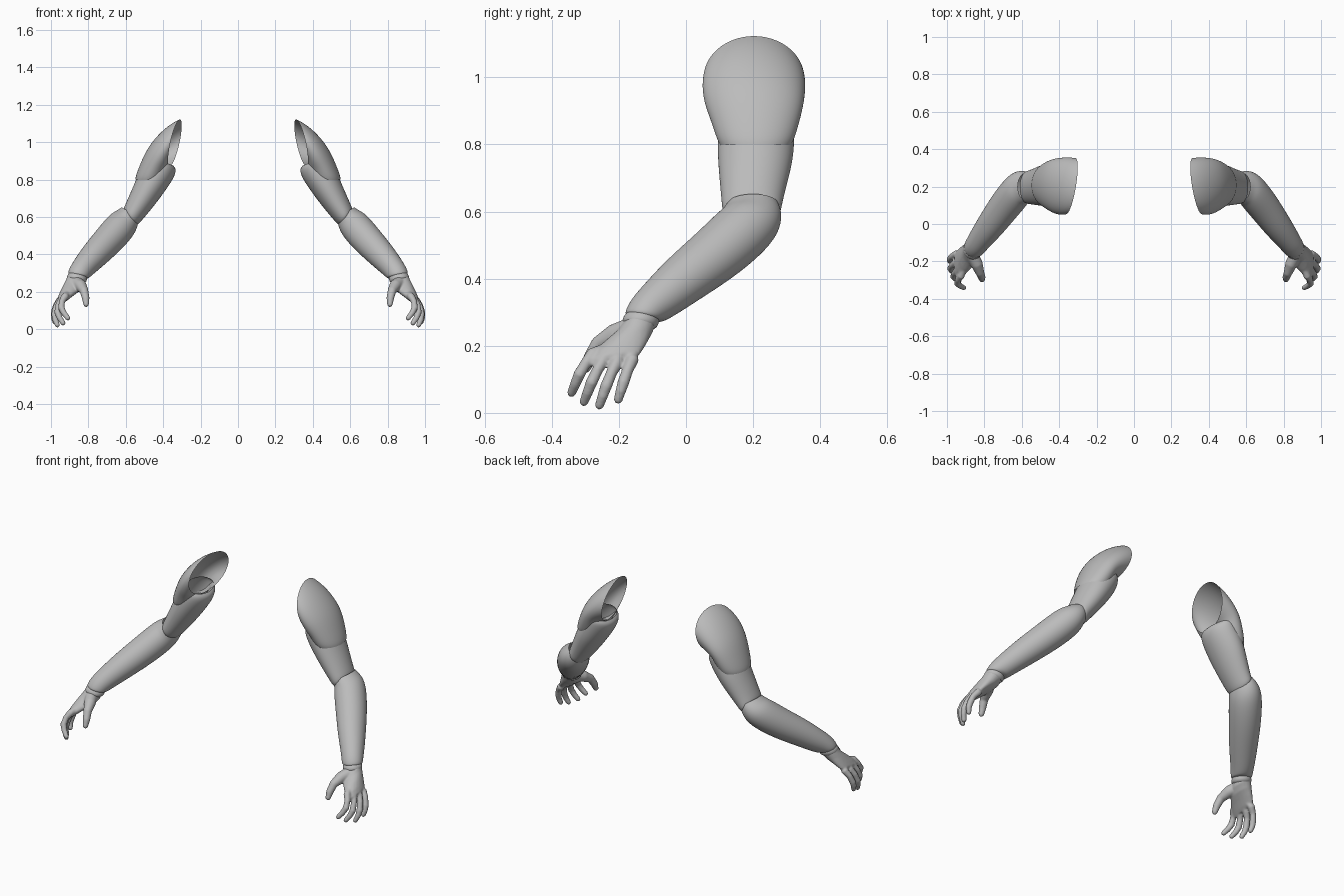
import bpy, bmesh, math
from mathutils import Vector

cube = bpy.data.objects.get("Cube")
if cube:
    bpy.data.objects.remove(cube, do_unlink=True)

SEGMENTS = 20
Y = Vector((0, 1, 0))

grey = bpy.data.materials.new("plain grey")
grey.use_nodes = True
colour = (0.5, 0.5, 0.5, 1)
grey.diffuse_color = colour
grey.node_tree.nodes["Principled BSDF"].inputs["Base Color"].default_value = colour


def flat_ring(outer, inner, front, back, skew=0):
    """Oval through an outer and an inner (x, z) point, spanning front to back in y."""
    o = Vector((outer[0], 0, outer[1]))
    i = Vector((inner[0], 0, inner[1]))
    centre = (o + i) / 2 + Y * (front + back) / 2
    return centre, (o - i) / 2, Vector((skew, (back - front) / 2, 0))


def limb_ring(centre, direction, radius, depth=None):
    """Oval square to the direction of a limb."""
    t = Vector(direction).normalized()
    a = t.cross(Y).normalized()
    return Vector(centre), a * radius, a.cross(t) * (depth or radius)


def loft(bm, rings, cap_start=False, cap_end=False):
    loops = []
    for c, a, b in rings:
        angles = [math.tau * k / SEGMENTS for k in range(SEGMENTS)]
        loops.append([bm.verts.new(c + a * math.cos(w) + b * math.sin(w)) for w in angles])
    for p, q in zip(loops, loops[1:]):
        for k in range(SEGMENTS):
            n = (k + 1) % SEGMENTS
            bm.faces.new((p[k], p[n], q[n], q[k]))
    if cap_start:
        bm.faces.new(loops[0])
    if cap_end:
        bm.faces.new(loops[-1])


def finish(name, bm, modifiers):
    """Turn a left-hand part into an object and mirror it to the right."""
    bmesh.ops.recalc_face_normals(bm, faces=bm.faces)
    mesh = bpy.data.meshes.new(name)
    bm.to_mesh(mesh)
    bm.free()
    mesh.materials.append(grey)
    ob = bpy.data.objects.new(name, mesh)
    bpy.context.collection.objects.link(ob)
    for kind, settings in modifiers:
        mod = ob.modifiers.new(kind.title(), kind)
        for key, value in settings.items():
            setattr(mod, key, value)
    ob.modifiers.new("Mirror", 'MIRROR').use_mirror_merge = False
    mesh.polygons.foreach_set("use_smooth", [True] * len(mesh.polygons))
    return ob


SMOOTH = [('SUBSURF', {"levels": 2, "render_levels": 2})]


def part(name, rings):
    bm = bmesh.new()
    loft(bm, rings)
    return finish(name, bm, SMOOTH)


# Shoulder cap, open towards the body
part("shoulder_cap", [
    flat_ring((.31, 1.125), (.365, .87), .05, .355, -.025),
    flat_ring((.35, 1.105), (.367, .868), .047, .358, -.018),
    flat_ring((.41, 1.06), (.37, .865), .047, .358, -.01),
    flat_ring((.48, .98), (.373, .858), .055, .352),
    flat_ring((.522, .89), (.378, .845), .074, .34),
    flat_ring((.548, .82), (.39, .815), .09, .325),
    flat_ring((.55, .80), (.40, .795), .10, .315),
])

# Upper arm sleeve, open at the armpit
part("upper_arm", [
    flat_ring((.46, .92), (.345, .875), .115, .315),
    flat_ring((.48, .915), (.328, .855), .10, .325),
    flat_ring((.525, .855), (.34, .81), .093, .325),
    flat_ring((.55, .79), (.395, .73), .093, .322),
    flat_ring((.576, .73), (.45, .657), .099, .305),
    flat_ring((.602, .67), (.508, .588), .105, .288),
    flat_ring((.612, .645), (.538, .555), .108, .284),
    flat_ring((.61, .635), (.555, .555), .125, .27),
])

# Forearm, from the elbow to the cuff
fore = (.53, -.65, -.55)
part("forearm", [
    limb_ring((.575, .20, .625), (.5, 0, -.85), .055, .075),
    limb_ring((.59, .198, .60), (.52, -.05, -.83), .068, .09),
    limb_ring((.612, .193, .57), (.55, -.3, -.7), .082, .094),
    limb_ring((.645, .155, .53), (.55, -.55, -.6), .087, .093),
    limb_ring((.70, .085, .468), fore, .084, .088),
    limb_ring((.765, -.005, .40), fore, .076, .079),
    limb_ring((.815, -.07, .345), fore, .066, .068),
    limb_ring((.845, -.113, .308), (.4, -.45, -.7), .060, .061),
    limb_ring((.855, -.128, .288), (.2, -.2, -.95), .058, .057),
    limb_ring((.856, -.13, .284), (.2, -.2, -.95), .049, .049),
])

# Wrist band below the cuff
band = (.2, -.15, -.95)
part("wrist_band", [
    limb_ring((.855, -.128, .295), band, .045),
    limb_ring((.858, -.131, .284), band, .054),
    limb_ring((.863, -.138, .266), band, .055),
    limb_ring((.865, -.14, .258), band, .046),
])

# Hand: palm, thumb and fingers fused into one skin
hand = bmesh.new()
loft(hand, [(Vector(c), Vector((w, 0, w * .4)), Vector((0, d, .012))) for c, w, d in (
    ((.86, -.135, .285), .045, .046),
    ((.872, -.15, .25), .046, .060),
    ((.892, -.175, .22), .042, .071),
    ((.918, -.20, .19), .032, .080),
    ((.938, -.216, .165), .024, .080),
    ((.945, -.222, .15), .014, .070))], True, True)


def digit(points, radii):
    """Tapered tube with a rounded tip."""
    pts = [Vector(p) for p in points]
    rings = []
    for k, p in enumerate(pts):
        t = pts[min(k + 1, len(pts) - 1)] - pts[max(k - 1, 0)]
        rings.append(limb_ring(p, t, radii[k]))
    t, r = (pts[-1] - pts[-2]).normalized(), radii[-1]
    for w in (30, 60, 80):
        s = math.radians(w)
        rings.append(limb_ring(pts[-1] + t * r * math.sin(s), t, r * math.cos(s)))
    loft(hand, rings, True, True)


# Each finger: knuckle, middle joint and tip
fingers = [
    ((.925, -.278, .175), (.945, -.318, .115), (.91, -.341, .060)),
    ((.942, -.243, .163), (.965, -.282, .090), (.935, -.304, .033)),
    ((.952, -.205, .153), (.981, -.238, .080), (.966, -.258, .023)),
    ((.950, -.160, .158), (.984, -.187, .090), (.980, -.202, .040)),
]
for base, joint, tip in fingers:
    b, j, e = Vector(base), Vector(joint), Vector(tip)
    root = b + (Vector((.89, -.18, .22)) - b) * .35
    digit([root, b, (b + j) / 2 + Vector((.006, 0, .004)), j, (j + e) / 2 + Vector((.004, 0, 0)), e],
          [.016, .020, .0165, .0175, .0155, .0135])

digit([(.865, -.165, .25), (.84, -.215, .232), (.823, -.262, .205), (.814, -.286, .165), (.812, -.298, .134)],
      [.034, .032, .023, .020, .015])

finish("hand", hand, [
    ('REMESH', {"mode": 'VOXEL', "voxel_size": .005, "use_smooth_shade": True}),
    ('SMOOTH', {"factor": .5, "iterations": 4}),
])
